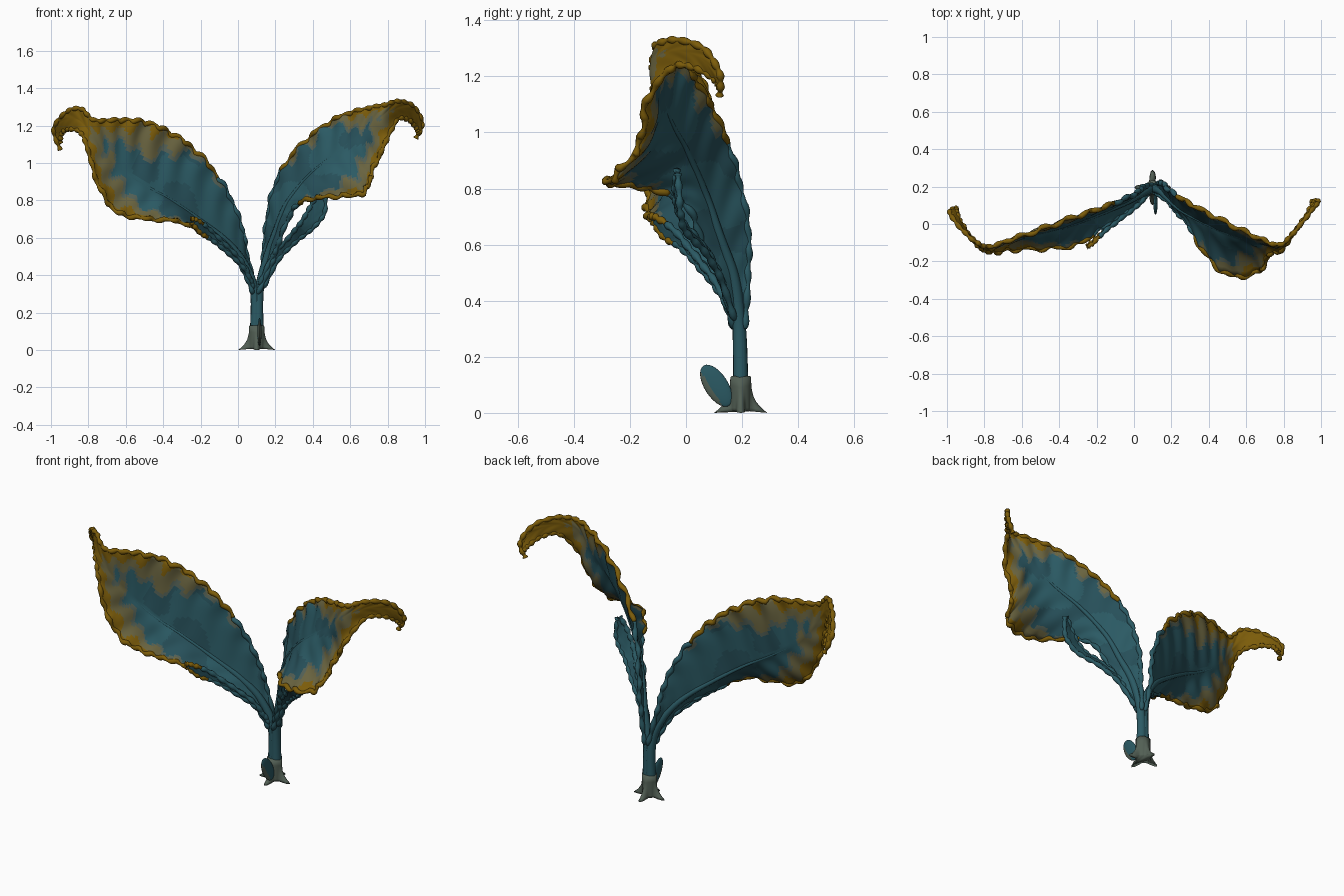
import bpy, bmesh, math
from mathutils import Vector as V, noise

if "Cube" in bpy.data.objects:
    bpy.data.objects.remove(bpy.data.objects["Cube"])


def mat(name, c):
    m = bpy.data.materials.new(name)
    m.diffuse_color = (*c, 1)
    m.use_nodes = True
    m.node_tree.nodes["Principled BSDF"].inputs["Base Color"].default_value = m.diffuse_color
    return m


TEAL = mat("teal", (0.024, 0.102, 0.127))
DARK = mat("deep teal", (0.02, 0.08, 0.102))
OLIVE = mat("olive", (0.14, 0.125, 0.05))
GOLD = mat("gold", (0.20, 0.107, 0.003))
GREY = mat("grey green", (0.085, 0.115, 0.09))
MATS = [TEAL, DARK, OLIVE, GOLD, GREY]


def spline(pts, t):
    """Catmull-Rom through pts, t counted in stations."""
    n = len(pts) - 1
    i = min(int(t), n - 1)
    f = t - i
    p = [V(pts[max(0, min(n, i + k))]) for k in (-1, 0, 1, 2)]
    return 0.5 * (2 * p[1] + (p[2] - p[0]) * f + (2 * p[0] - 5 * p[1] + 4 * p[2] - p[3]) * f * f
                  + (3 * p[1] - p[0] - 3 * p[2] + p[3]) * f ** 3)


def finish(name, bm, smooth=True):
    bmesh.ops.recalc_face_normals(bm, faces=bm.faces[:])
    me = bpy.data.meshes.new(name)
    bm.to_mesh(me)
    bm.free()
    for m in MATS:
        me.materials.append(m)
    for p in me.polygons:
        p.use_smooth = smooth
    ob = bpy.data.objects.new(name, me)
    bpy.context.collection.objects.link(ob)
    return ob


def tube(name, runs):
    """runs: list of (points, radii, material index)"""
    bm = bmesh.new()
    k = 8
    for pts, radii, mi in runs:
        rings = []
        for i, p in enumerate(pts):
            d = (pts[min(i + 1, len(pts) - 1)] - pts[max(i - 1, 0)]).normalized()
            a = d.cross(V((0.3, 0.9, 0.31))).normalized()
            b = d.cross(a)
            rings.append([bm.verts.new(p + radii[i] * (a * math.cos(j * math.tau / k) + b * math.sin(j * math.tau / k)))
                          for j in range(k)])
        for r, q in zip(rings, rings[1:]):
            for j in range(k):
                bm.faces.new((r[j], r[(j + 1) % k], q[(j + 1) % k], q[j])).material_index = mi
        for r in (rings[0], rings[-1]):
            bm.faces.new(r).material_index = mi
    return finish(name, bm)


def blade(name, rows, bias, gold_from, curl=0.0, res=18, half=16):
    """Ruffled blade lofted through (upper edge, midrib, lower edge) stations."""
    up, mid, low = zip(*rows)
    n = len(rows) - 1
    bm = bmesh.new()
    grid, info = [], {}
    for i in range(n * res + 1):
        t = i / res
        u, m, l = spline(up, t), spline(mid, t), spline(low, t)
        tan = spline(mid, min(n, t + .1)) - spline(mid, max(0, t - .1))
        w = (u - l).length
        nor = (u - l).cross(tan).normalized()
        row = []
        for j in range(-half, half + 1):
            v = j / half
            a = abs(v)
            e = u if v > 0 else l
            scal = 0.96 + 0.06 * abs(math.sin(math.pi * t * 2.3 + v)) * a ** 3
            vein = 0.035 * math.sin(math.tau * (t * 1.25 - a * 0.9)) * a * (1 - a * .75)
            ruff = 0.022 * a ** 5 * math.sin(t * 8 + v * 2)
            p = m + (e - m) * a * scal + nor * w * (vein + ruff)
            if v < 0:  # lower half flares forward only near its margin
                p.y += curl * w * a * a * (1 - a) * math.sin(math.pi * t / n) ** 2
            vert = bm.verts.new(p)
            info[vert] = (t / n, a)
            row.append(vert)
        grid.append(row)
    for r, q in zip(grid, grid[1:]):
        for j in range(2 * half):
            f = bm.faces.new((r[j], r[j + 1], q[j + 1], q[j]))
            s = sum(info[x][0] for x in f.verts) / 4
            a = sum(info[x][1] for x in f.verts) / 4
            c = f.calc_center_median()
            # gold towards tip and margin, teal streaks following the veins
            g = s + 0.27 * a * a + bias + 0.13 * noise.noise(c * 8) \
                + 0.045 * math.sin(math.tau * (s * n * 1.25 - a * .9))
            if s > .7:
                g += .08
            f.material_index = 3 if g > .745 else 2 if g > .625 else 4 if g > .585 else 0
            if f.material_index == 0 and noise.noise(c * 5 + V((4, 1, 2))) > 0.15:
                f.material_index = 1
    edges = [[r[k].co.copy() for r in grid] for k in (0, 2 * half)]
    ob = finish(name, bm)
    sol = ob.modifiers.new("thickness", 'SOLIDIFY')
    sol.thickness, sol.offset = 0.012, 0
    # rolled, beaded rim
    runs = []
    cut = int(gold_from * res)
    for e in edges:
        rad = [0.007 + 0.008 * abs(math.sin(i * math.pi * 2.3 / res)) for i in range(len(e))]
        if cut > 1:
            runs.append((e[:cut + 1], rad[:cut + 1], 0))
        if cut < len(e) - 2:
            runs.append((e[cut:], rad[cut:], 3))
    tube(name + "_rim", runs)


def stalk(name, base, rows, last):
    """Petiole running on into the tapering midrib."""
    pts = [base] + [r[1] for r in rows[:last]]
    N = 60
    path = [spline(pts, i / N * (len(pts) - 1)) for i in range(N + 1)]
    tube(name, [(path, [0.005 + 0.025 * (1 - i / N) ** 1.5 for i in range(N + 1)], 0)])


# left leaf
left = [((.10, .21, .30), (.09, .19, .30), (.08, .17, .30)),
        ((.05, .20, .50), (.035, .16, .46), (.03, .13, .42)),
        ((.02, .17, .66), (-.06, .11, .58), (-.05, .06, .53)),
        ((-.06, .13, .85), (-.20, .05, .69), (-.17, -.02, .61)),
        ((-.19, .08, 1.03), (-.36, -.01, .80), (-.31, -.11, .685)),
        ((-.34, .03, 1.15), (-.50, -.05, .88), (-.48, -.13, .70)),
        ((-.50, -.03, 1.22), (-.62, -.07, .96), (-.65, -.135, .74)),
        ((-.65, -.08, 1.23), (-.71, -.10, 1.05), (-.75, -.15, .89)),
        ((-.77, -.12, 1.23), (-.78, -.12, 1.15), (-.80, -.14, 1.06)),
        ((-.84, -.10, 1.29), (-.85, -.09, 1.23), (-.84, -.11, 1.16)),
        ((-.92, -.03, 1.27), (-.92, -.02, 1.23), (-.90, -.03, 1.18)),
        ((-.985, .06, 1.18), (-.97, .06, 1.17), (-.94, .04, 1.16)),
        ((-.95, .085, 1.07), (-.955, .085, 1.09), (-.95, .08, 1.11))]
blade("left_leaf", left, 0.045, 3.4, 0.2)
stalk("left_stalk", (.088, .195, .03), left, 8)

# right leaf
right = [((.12, .21, .30), (.112, .19, .30), (.105, .17, .30)),
         ((.135, .22, .48), (.15, .17, .48), (.18, .13, .46)),
         ((.15, .22, .66), (.20, .12, .63), (.22, .07, .58)),
         ((.19, .18, .86), (.26, .07, .78), (.29, .00, .74)),
         ((.28, .12, 1.03), (.38, .005, .93), (.36, -.13, .80)),
         ((.41, .05, 1.16), (.50, -.05, 1.03), (.50, -.27, .82)),
         ((.55, -.02, 1.25), (.60, -.08, 1.11), (.67, -.255, .84)),
         ((.68, -.08, 1.29), (.69, -.10, 1.18), (.72, -.165, .96)),
         ((.78, -.11, 1.31), (.77, -.12, 1.25), (.79, -.14, 1.11)),
         ((.86, -.04, 1.33), (.85, -.05, 1.29), (.85, -.05, 1.23)),
         ((.94, .06, 1.30), (.93, .05, 1.27), (.91, .03, 1.23)),
         ((.985, .12, 1.21), (.975, .11, 1.20), (.95, .10, 1.19)),
         ((.95, .12, 1.13), (.96, .12, 1.14), (.965, .12, 1.16))]
blade("right_leaf", right, 0.0, 3.6, 0.6)
stalk("right_stalk", (.112, .195, .03), right, 8)


# narrow side lobes below each leaf
def lobe(name, path, widths, side, gold_from):
    side = V(side).normalized()
    rows = [(V(p) + side * w, V(p), V(p) - side * w) for p, w in zip(path, widths)]
    blade(name, rows, -0.8, gold_from, 0, 10, 5)


lobe("left_lobe", [(.08, .17, .34), (.03, .11, .45), (-.06, .04, .54), (-.15, -.03, .62), (-.21, -.09, .66), (-.25, -.12, .69)],
     [.014, .02, .025, .035, .04, .012], (-.3, -.4, 1), 3.4)
lobe("right_lobe", [(.125, .17, .34), (.20, .12, .49), (.29, .06, .59), (.37, -.01, .67), (.43, -.03, .76), (.455, -.03, .86)],
     [.014, .018, .022, .035, .042, .01], (-.8, -.2, .6), 9)

# flared base sheath with four prongs
bm = bmesh.new()
K, rings = 48, []
for h in (.125, .09, .06, .04, .025, .012, 0):
    ring = []
    for j in range(K):
        a = j * math.tau / K
        star = abs(math.cos(2 * a)) ** 6 * (math.cos(4 * a) > 0)
        r = .037 + .058 * star * (1 - h / .125) ** 3
        ring.append(bm.verts.new((.1 + (r + .004) * math.cos(a), .195 + r * math.sin(a), h + .006 * (1 - star))))
    rings.append(ring)
for r, q in zip(rings, rings[1:]):
    for j in range(K):
        bm.faces.new((r[j], r[(j + 1) % K], q[(j + 1) % K], q[j]))
bm.faces.new(rings[0])
bm.faces.new(rings[-1])
for f in bm.faces:
    f.material_index = 4
finish("base_sheath", bm)

# small round leaf at the foot
bm = bmesh.new()
bmesh.ops.create_uvsphere(bm, u_segments=24, v_segments=14, radius=1)
for f in bm.faces:
    f.material_index = 4 if f.calc_center_median().y < -0.45 else 0
for v in bm.verts:
    v.co = V((v.co.x * .011, v.co.y * .042, v.co.z * .085))
foot = finish("foot_leaf", bm)
foot.location = (.115, .108, .097)
foot.rotation_euler = (.57, 0, 0)
